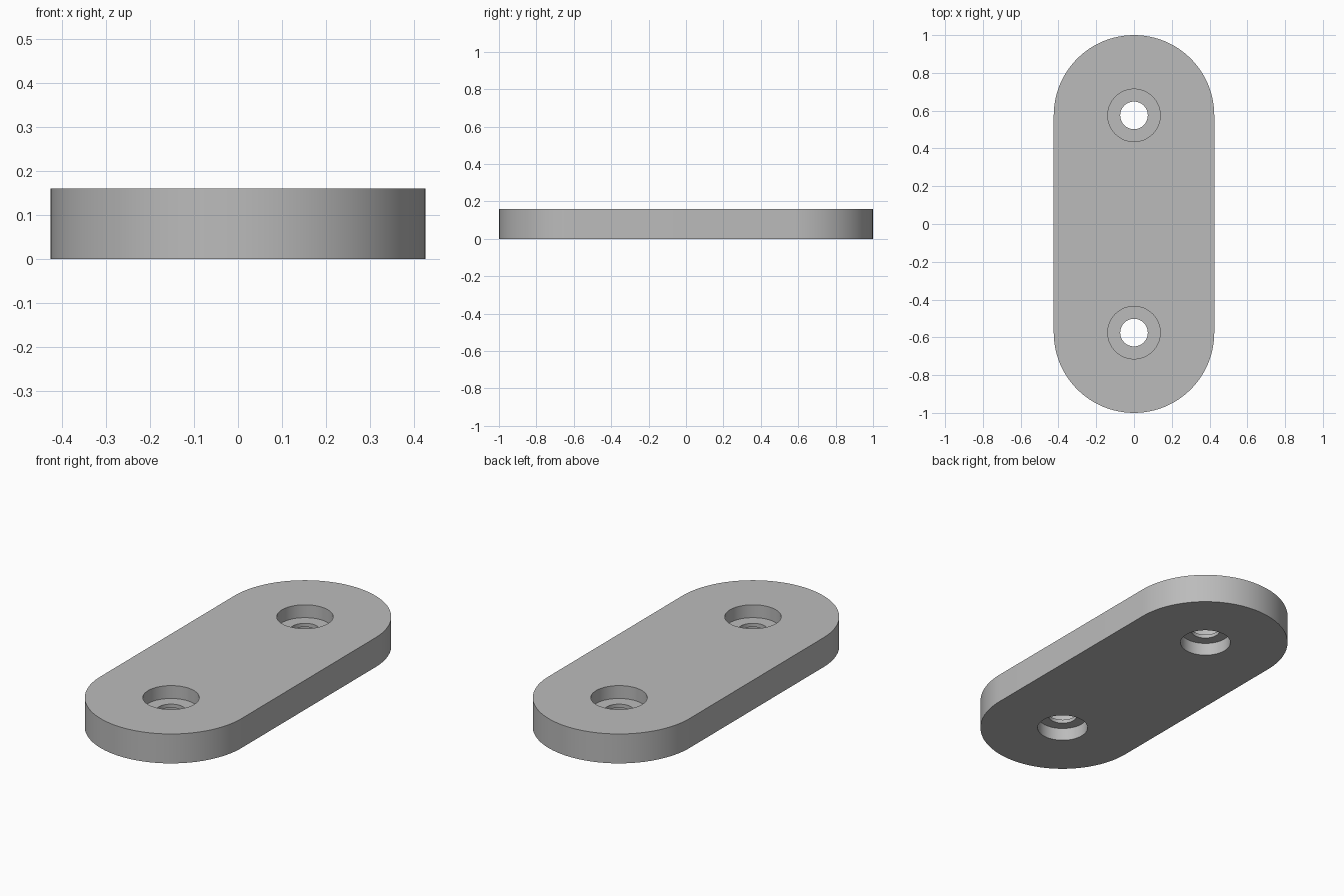
import bpy
import bmesh
import math

cube = bpy.data.objects.get("Cube")
if cube:
    bpy.data.objects.remove(cube, do_unlink=True)

HALF_WIDTH, HEIGHT = 0.425, 0.16
CENTRE = 1 - HALF_WIDTH
HOLE, TOP_BORE, LOWER_BORE = 0.073, 0.139, 0.129
TOP_FLOOR, LOWER_FLOOR = 0.09, 0.07

grey = bpy.data.materials.new("plain grey")
grey.use_nodes = True
colour = (0.5, 0.5, 0.5, 1)
grey.diffuse_color = colour
grey.node_tree.nodes["Principled BSDF"].inputs["Base Color"].default_value = colour


def make_object(name, bm):
    bmesh.ops.recalc_face_normals(bm, faces=bm.faces)
    mesh = bpy.data.meshes.new(name)
    bm.to_mesh(mesh)
    bm.free()
    mesh.materials.append(grey)
    obj = bpy.data.objects.new(name, mesh)
    bpy.context.collection.objects.link(obj)
    return obj


# Plate with two round ends
def rounded_plate(steps=48):
    bm = bmesh.new()
    rim = []
    for end in (1, -1):
        for i in range(steps + 1):
            a = math.pi * i / steps
            rim.append(bm.verts.new((end * HALF_WIDTH * math.cos(a),
                                     end * (CENTRE + HALF_WIDTH * math.sin(a)), 0)))
    face = bm.faces.new(rim)
    side = bmesh.ops.extrude_face_region(bm, geom=[face])["geom"]
    top = [v for v in side if isinstance(v, bmesh.types.BMVert)]
    bmesh.ops.translate(bm, verts=top, vec=(0, 0, HEIGHT))
    return make_object("mounting_plate", bm)


# Stepped cutter: lower bore, narrow through hole, upper bore
def stepped_cutter(y, steps=64):
    profile = [(LOWER_BORE, -0.05), (LOWER_BORE, LOWER_FLOOR), (HOLE, LOWER_FLOOR),
               (HOLE, TOP_FLOOR), (TOP_BORE, TOP_FLOOR), (TOP_BORE, HEIGHT + 0.05)]
    bm = bmesh.new()
    rings = [[bm.verts.new((r * math.cos(math.tau * i / steps),
                            y + r * math.sin(math.tau * i / steps), z))
              for i in range(steps)] for r, z in profile]
    for low, high in zip(rings, rings[1:]):
        for i in range(steps):
            j = (i + 1) % steps
            bm.faces.new((low[i], low[j], high[j], high[i]))
    bm.faces.new(rings[0])
    bm.faces.new(rings[-1])
    cutter = make_object("screw_hole_cutter", bm)
    cutter.hide_render = True
    cutter.hide_set(True)
    cutter.display_type = 'WIRE'
    return cutter


plate = rounded_plate()
for y in (CENTRE, -CENTRE):
    cut = plate.modifiers.new("screw_hole", 'BOOLEAN')
    cut.operation = 'DIFFERENCE'
    cut.solver = 'EXACT'
    cut.object = stepped_cutter(y)

# Apply the cuts, then smooth the round walls while keeping the rims sharp
bpy.ops.object.select_all(action='DESELECT')
plate.select_set(True)
bpy.context.view_layer.objects.active = plate
for name in [m.name for m in plate.modifiers]:
    bpy.ops.object.modifier_apply(modifier=name)
for cutter in [o for o in bpy.data.objects if o.name.startswith("screw_hole_cutter")]:
    bpy.data.objects.remove(cutter, do_unlink=True)
bpy.ops.object.shade_smooth_by_angle(angle=math.radians(30))
